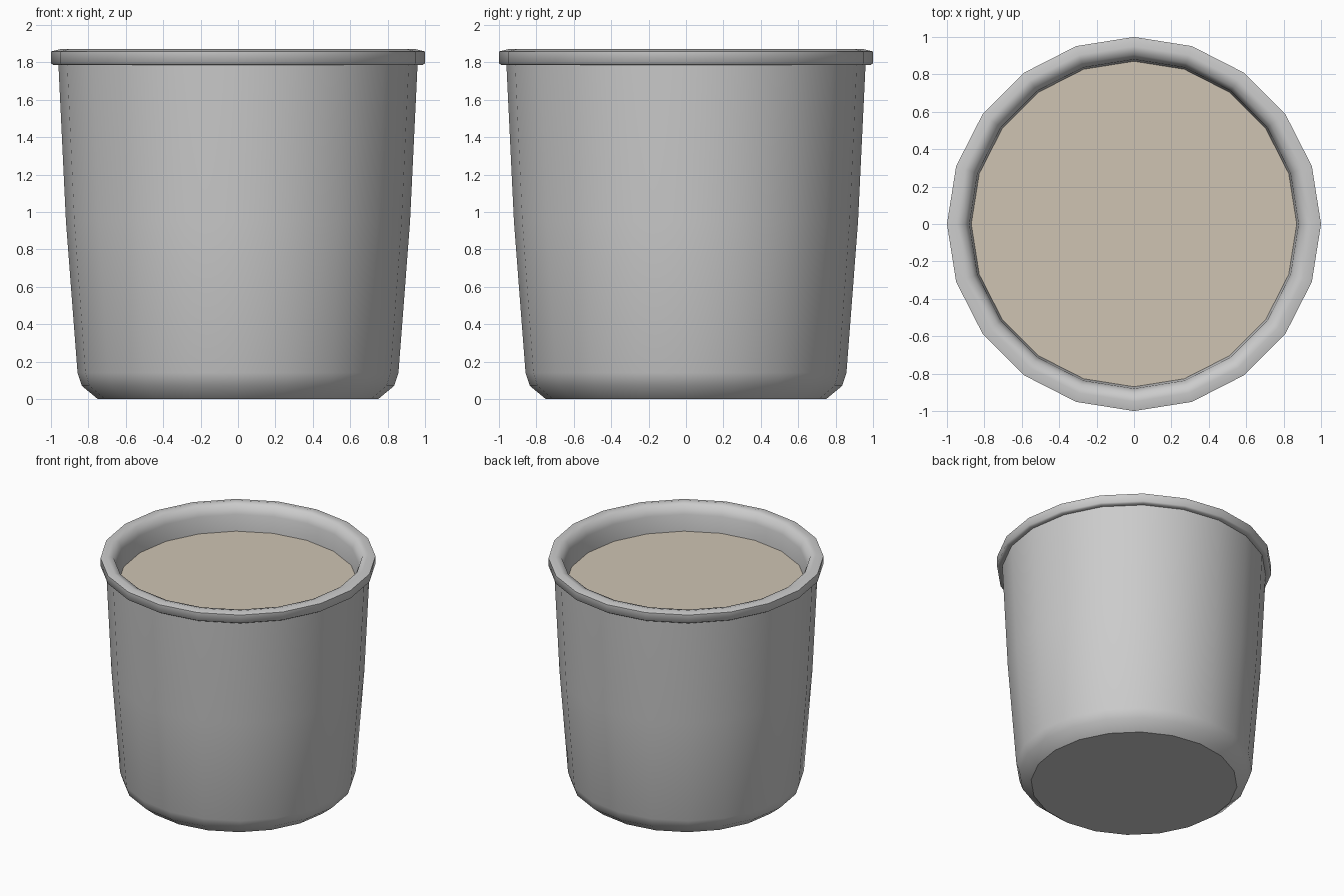
import bpy, bmesh, math

if "Cube" in bpy.data.objects:
    bpy.data.objects.remove(bpy.data.objects["Cube"])

SIDES = 20


def ring(bm, r, z):
    return [bm.verts.new((r * math.cos(2 * math.pi * i / SIDES),
                          r * math.sin(2 * math.pi * i / SIDES), z))
            for i in range(SIDES)]


def finish(bm, name):
    mesh = bpy.data.meshes.new(name)
    bm.to_mesh(mesh)
    bm.free()
    obj = bpy.data.objects.new(name, mesh)
    bpy.context.collection.objects.link(obj)
    return obj


# Pot: lathed profile from the base, up the outside, over the rim and down inside
profile = [(0.75, 0), (0.835, 0.07), (0.858, 0.14), (0.92, 0.95), (0.96, 1.785),
           (0.985, 1.785), (1.0, 1.795), (1.0, 1.858), (0.95, 1.87),
           (0.905, 1.858), (0.88, 1.79), (0.87, 1.66)]
bm = bmesh.new()
rings = [ring(bm, r, z) for r, z in profile]
for a, b in zip(rings, rings[1:]):
    for i in range(SIDES):
        j = (i + 1) % SIDES
        bm.faces.new((a[i], a[j], b[j], b[i]))
bm.faces.new(rings[0][::-1])
pot = finish(bm, "pot")
bpy.context.view_layer.objects.active = pot
pot.select_set(True)
bpy.ops.object.shade_smooth_by_angle(angle=math.radians(60))
pot.data.polygons[-1].use_smooth = False

# Soil: flat disc filling the pot below the rim
bm = bmesh.new()
bm.faces.new(ring(bm, 0.87, 1.66))
soil = finish(bm, "soil")
mat = bpy.data.materials.new("soil_tan")
mat.diffuse_color = (0.62, 0.55, 0.45, 1)
mat.use_nodes = True
mat.node_tree.nodes["Principled BSDF"].inputs["Base Color"].default_value = mat.diffuse_color
soil.data.materials.append(mat)
